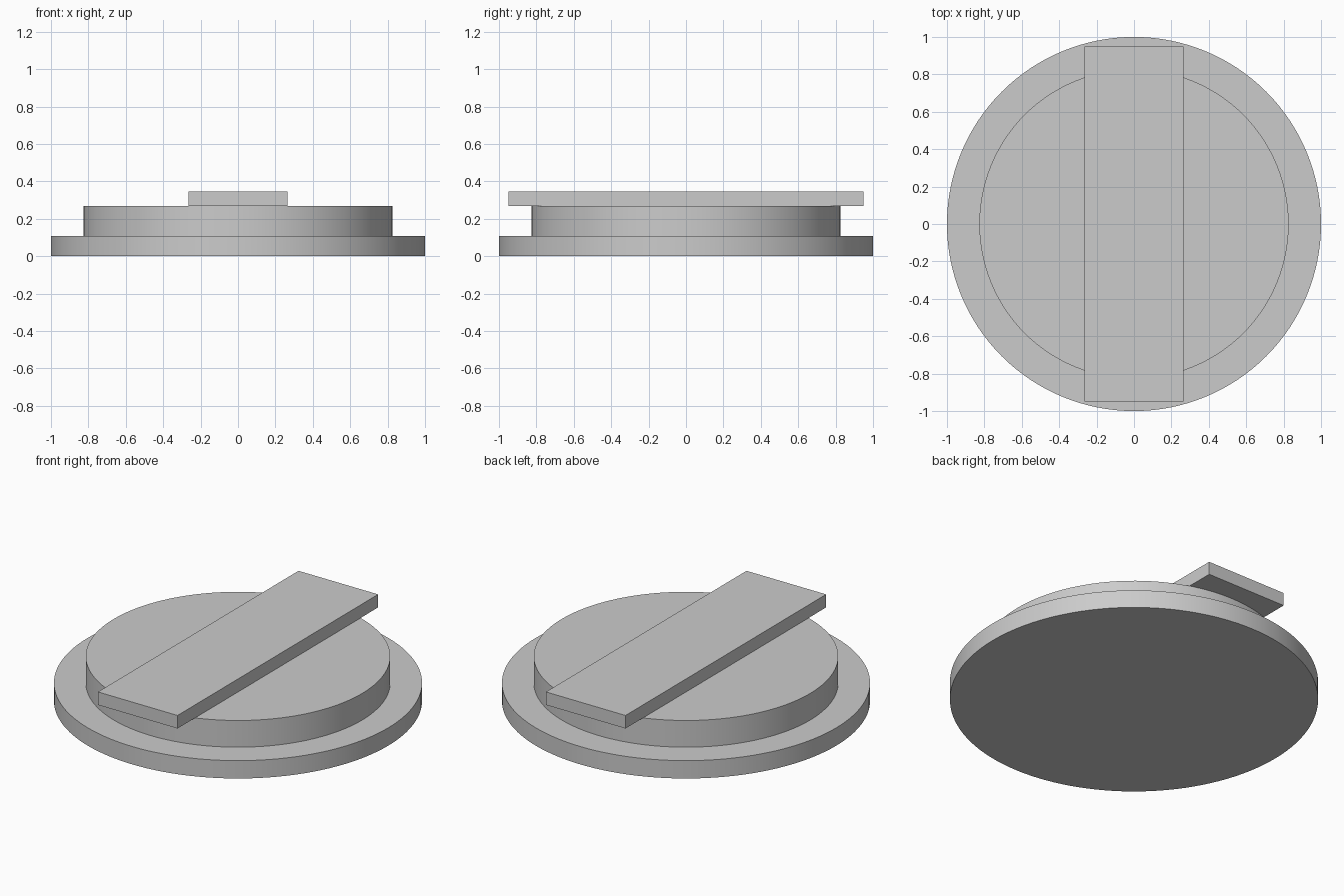
import bpy
import math

cube = bpy.data.objects.get("Cube")
if cube:
    bpy.data.objects.remove(cube, do_unlink=True)

# Single plain grey
GREY = (0.6, 0.6, 0.6, 1.0)
grey = bpy.data.materials.new("plain_grey")
grey.use_nodes = True
grey.diffuse_color = GREY
grey.node_tree.nodes["Principled BSDF"].inputs["Base Color"].default_value = GREY

BASE_TOP, DISC_TOP, BAR_TOP = 0.107, 0.267, 0.345


def finish(name):
    obj = bpy.context.object
    obj.name = obj.data.name = name
    obj.data.materials.append(grey)
    return obj


def disc(name, radius, bottom, top):
    bpy.ops.mesh.primitive_cylinder_add(
        vertices=128, radius=radius, depth=top - bottom,
        location=(0, 0, (bottom + top) / 2))
    bpy.ops.object.shade_smooth_by_angle(angle=math.radians(30))
    return finish(name)


# Stepped round body
disc("base_flange", 1.0, 0, BASE_TOP)
disc("raised_disc", 0.827, BASE_TOP, DISC_TOP)

# Flat grip bar across the top, running front to back
bpy.ops.mesh.primitive_cube_add(size=1, location=(0, 0, (DISC_TOP + BAR_TOP) / 2))
bar = finish("grip_bar")
bar.scale = (0.528, 1.9, BAR_TOP - DISC_TOP)
bpy.ops.object.transform_apply(location=False, rotation=False, scale=True)
